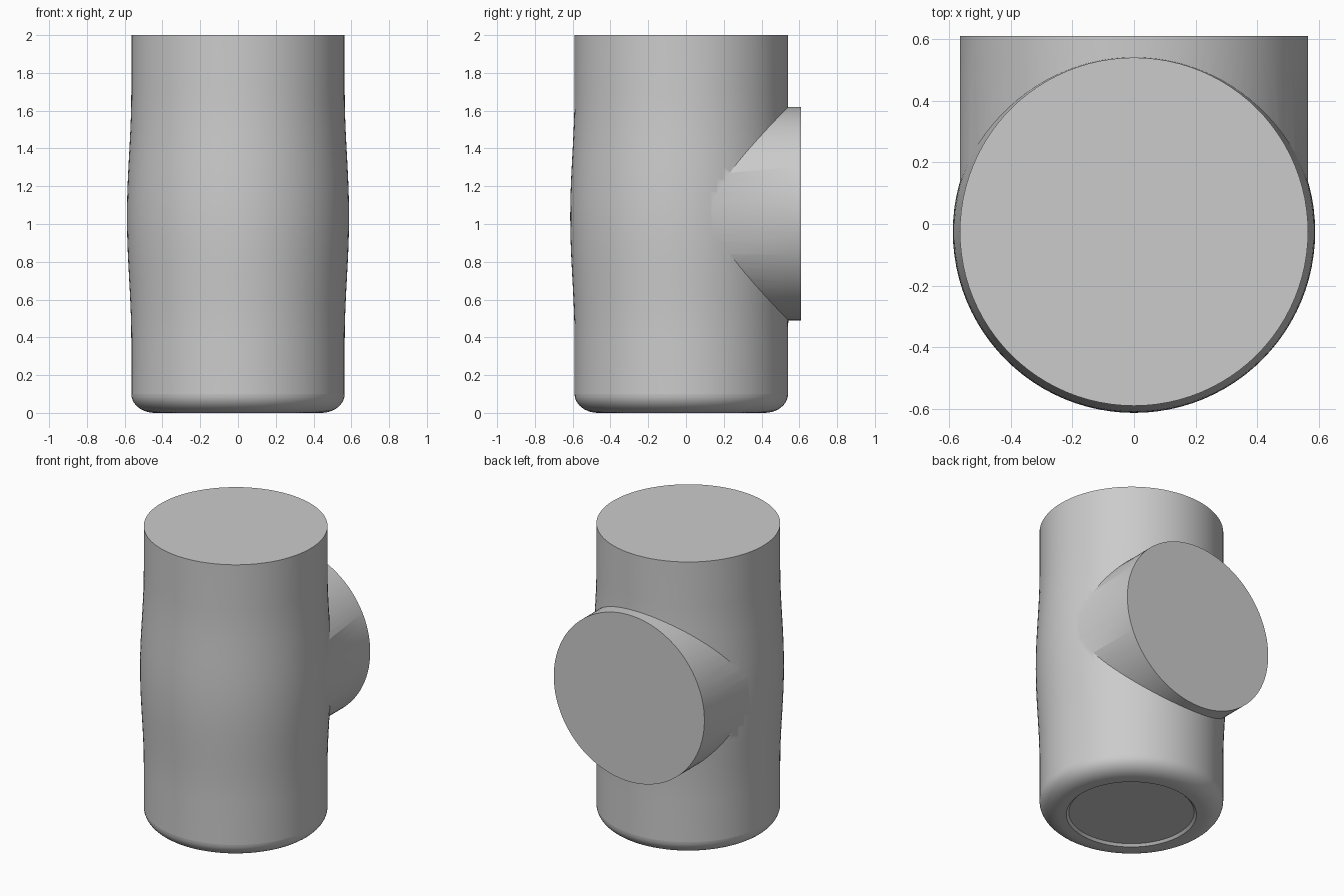
import bpy, bmesh, math
from mathutils import Matrix

if "Cube" in bpy.data.objects:
    bpy.data.objects.remove(bpy.data.objects["Cube"])

SEG = 96
R = 0.565
CY = -0.025
BRANCH_Z = 1.055


def lathe(name, profile, matrix):
    """Revolve (radius, height) points around the axis and cap both ends."""
    bm = bmesh.new()
    rings = []
    for r, h in profile:
        rings.append([bm.verts.new((r * math.cos(2 * math.pi * i / SEG),
                                    r * math.sin(2 * math.pi * i / SEG), h))
                      for i in range(SEG)])
    for a, b in zip(rings, rings[1:]):
        for i in range(SEG):
            j = (i + 1) % SEG
            bm.faces.new((a[i], a[j], b[j], b[i]))
    bm.faces.new(rings[0][::-1])
    bm.faces.new(rings[-1])
    bmesh.ops.transform(bm, matrix=matrix, verts=bm.verts)
    bmesh.ops.recalc_face_normals(bm, faces=bm.faces)
    me = bpy.data.meshes.new(name)
    bm.to_mesh(me)
    bm.free()
    ob = bpy.data.objects.new(name, me)
    bpy.context.collection.objects.link(ob)
    return ob


def smooth(ob):
    bpy.ops.object.select_all(action='DESELECT')
    ob.select_set(True)
    bpy.context.view_layer.objects.active = ob
    bpy.ops.object.shade_smooth_by_angle(angle=math.radians(30))


def body_radius(z):
    t = (z - 1.04) / 0.66
    return R + (0.0115 * (1 + math.cos(math.pi * t)) if abs(t) < 1 else 0)


axis = Matrix.Translation((0, CY, 0))

# Main pipe with a gentle bulge around the branch
heights = [0.1] + [0.38 + 1.32 * i / 20 for i in range(21)] + [2.0]
body = lathe("pipe_body", [(body_radius(z), z) for z in heights], axis)

# Side branch pointing to the back, same diameter as the pipe
to_back = Matrix.Translation((0, 0, BRANCH_Z)) @ Matrix.Rotation(-math.pi / 2, 4, 'X')
branch = lathe("side_branch", [(R, 0.0), (R, 0.61)], to_back)

# Fuse the branch into the pipe
mod = body.modifiers.new("join_branch", 'BOOLEAN')
mod.operation = 'UNION'
mod.solver = 'EXACT'
mod.object = branch
bpy.context.view_layer.objects.active = body
bpy.ops.object.modifier_apply(modifier=mod.name)
bpy.data.objects.remove(branch, do_unlink=True)
smooth(body)

# Rounded end cap with a shallow recessed disc underneath
FILLET_W, FILLET_H = 0.125, 0.1
cap_profile = [(0.385, 0.015), (0.4, 0.0)]
for i in range(11):
    a = math.pi / 2 * i / 10
    cap_profile.append((R - FILLET_W + FILLET_W * math.sin(a),
                        FILLET_H - FILLET_H * math.cos(a)))
end_cap = lathe("end_cap", cap_profile, axis)
smooth(end_cap)
